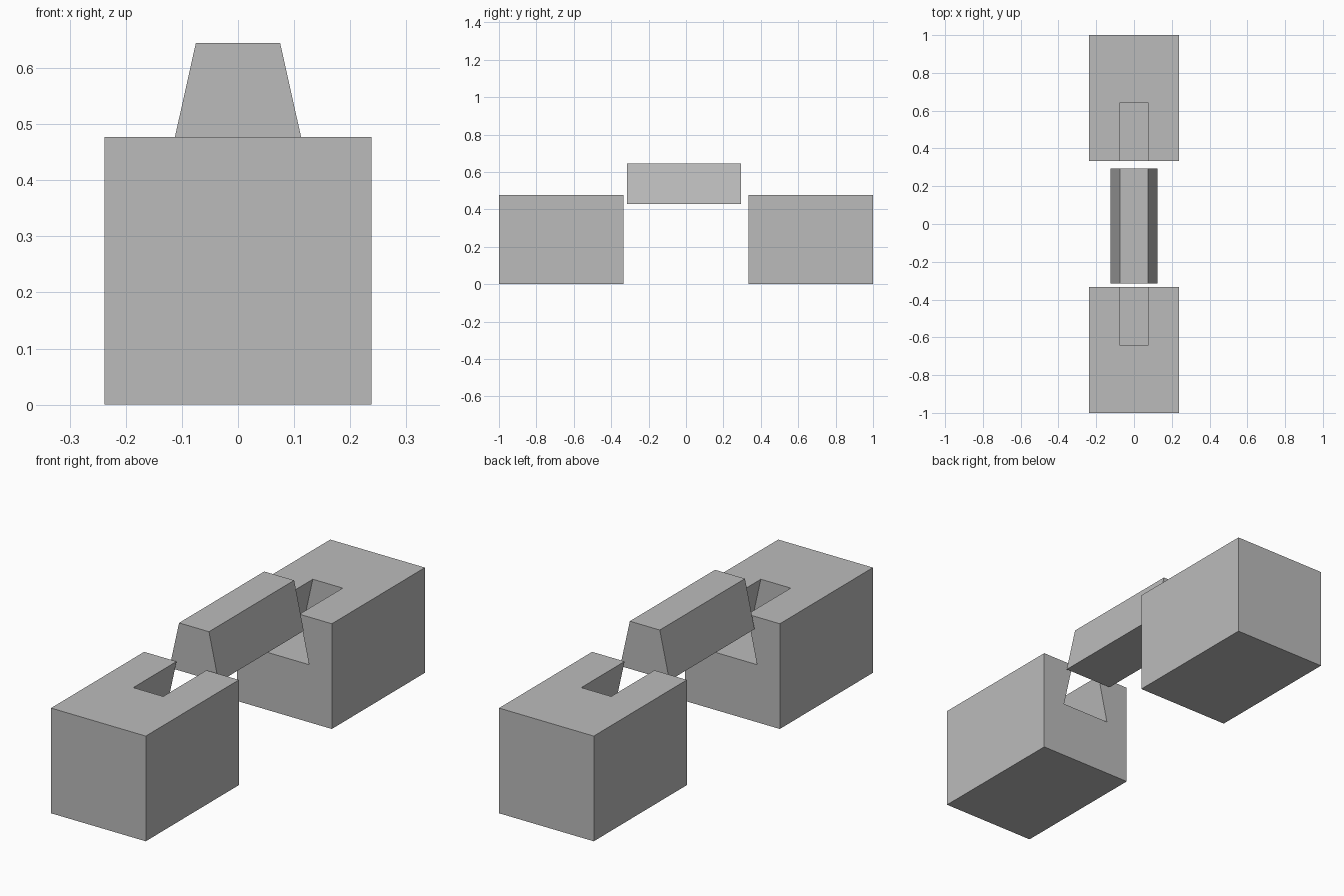
import bpy
import bmesh

cube = bpy.data.objects.get("Cube")
if cube:
    bpy.data.objects.remove(cube, do_unlink=True)

BLOCK_W, BLOCK_H = 0.475, 0.477
BLOCK_IN, BLOCK_OUT = 0.333, 1.0
KEY_TOP, KEY_H, FLARE = 0.075, 0.216, 0.223   # half width, height, side slope
SLOT_END = 0.643

grey = bpy.data.materials.new("plain grey")
grey.use_nodes = True
colour = (0.5, 0.5, 0.5, 1)
grey.diffuse_color = colour
grey.node_tree.nodes["Principled BSDF"].inputs["Base Color"].default_value = colour


def prism(name, profile, y0, y1):
    """Extrude an (x, z) profile along y."""
    bm = bmesh.new()
    face = bm.faces.new([bm.verts.new((x, y0, z)) for x, z in profile])
    ext = bmesh.ops.extrude_face_region(bm, geom=[face])
    moved = [g for g in ext["geom"] if isinstance(g, bmesh.types.BMVert)]
    bmesh.ops.translate(bm, verts=moved, vec=(0, y1 - y0, 0))
    bmesh.ops.recalc_face_normals(bm, faces=bm.faces)
    mesh = bpy.data.meshes.new(name)
    bm.to_mesh(mesh)
    bm.free()
    mesh.materials.append(grey)
    obj = bpy.data.objects.new(name, mesh)
    bpy.context.collection.objects.link(obj)
    return obj


def dovetail(top_z, extra=0.0):
    """Trapezoid widening downward, optionally continued above its top."""
    top = KEY_TOP - FLARE * extra
    bottom = KEY_TOP + FLARE * KEY_H
    low, high = top_z - KEY_H, top_z + extra
    return [(-bottom, low), (bottom, low), (top, high), (-top, high)]


# Two blocks, each with a dovetail slot in its inner end
half = BLOCK_W / 2
box = [(-half, 0), (half, 0), (half, BLOCK_H), (-half, BLOCK_H)]
for side, name in ((-1, "front_block"), (1, "back_block")):
    block = prism(name, box, side * BLOCK_IN, side * BLOCK_OUT)
    cutter = prism(name + "_slot_cutter", dovetail(BLOCK_H, 0.1),
                   side * (BLOCK_IN - 0.1), side * SLOT_END)
    cutter.hide_render = True
    cut = block.modifiers.new("slot", 'BOOLEAN')
    cut.operation = 'DIFFERENCE'
    cut.solver = 'EXACT'
    cut.object = cutter
    bpy.context.view_layer.objects.active = block
    bpy.ops.object.modifier_apply(modifier=cut.name)
    bpy.data.objects.remove(cutter, do_unlink=True)

# Loose dovetail key bridging the blocks
prism("dovetail_key", dovetail(0.645), -0.315, 0.295)
